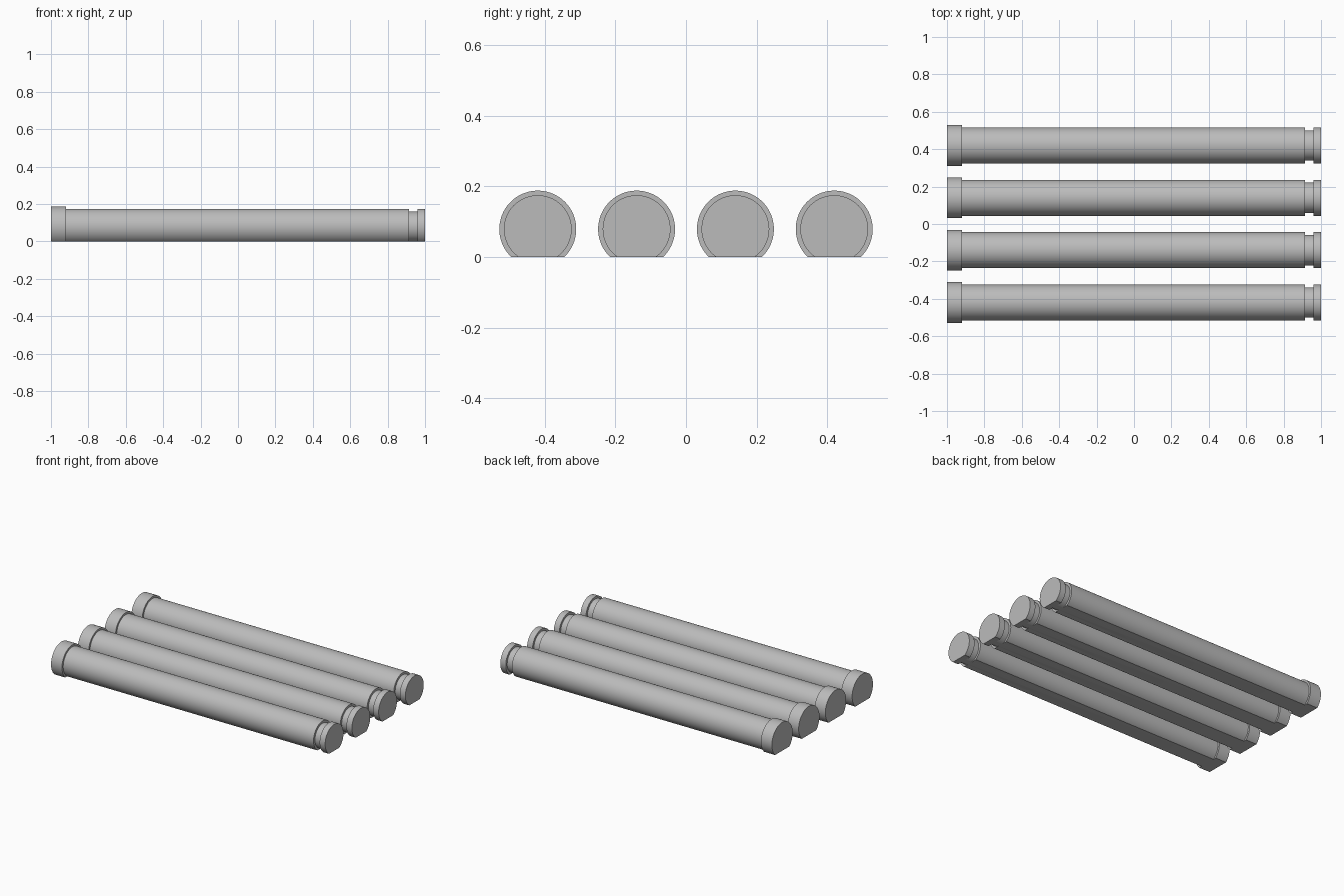
import bpy, bmesh, math
from mathutils import Vector, Matrix

cube = bpy.data.objects.get("Cube")
if cube:
    bpy.data.objects.remove(cube, do_unlink=True)

AXIS_Z = 0.079          # height of the pin axis above the flat underside
SPACING = 0.28
SEGMENTS = 96

# Plain grey metal
grey = bpy.data.materials.new("grey_metal")
grey.use_nodes = True
colour = (0.5, 0.5, 0.5, 1)
grey.diffuse_color = colour
grey.node_tree.nodes["Principled BSDF"].inputs["Base Color"].default_value = colour

# Half profile (x, radius): head, shaft, clip groove, end collar
HEAD, SHAFT, GROOVE = 0.109, 0.096, 0.081
profile = [(-1, 0), (-1, HEAD), (-0.92, HEAD), (-0.92, SHAFT),
           (0.915, SHAFT), (0.915, GROOVE), (0.96, GROOVE),
           (0.96, SHAFT), (1, SHAFT), (1, 0)]


def pin_mesh():
    bm = bmesh.new()
    # Lathe the profile about the x axis
    verts = [bm.verts.new((x, 0, r)) for x, r in profile]
    edges = [bm.edges.new(pair) for pair in zip(verts, verts[1:])]
    bmesh.ops.spin(bm, geom=verts + edges, axis=(1, 0, 0), cent=(0, 0, 0),
                   angle=math.tau, steps=SEGMENTS)
    bmesh.ops.remove_doubles(bm, verts=bm.verts, dist=1e-5)
    bmesh.ops.translate(bm, verts=bm.verts, vec=(0, 0, AXIS_Z))
    # Slice off the underside and close the flat
    bmesh.ops.bisect_plane(bm, geom=bm.verts[:] + bm.edges[:] + bm.faces[:],
                           plane_co=(0, 0, 0), plane_no=(0, 0, 1), clear_inner=True)
    rim = [e for e in bm.edges if e.is_boundary]
    bmesh.ops.edgeloop_fill(bm, edges=rim)
    bmesh.ops.recalc_face_normals(bm, faces=bm.faces)
    mesh = bpy.data.meshes.new("pin")
    bm.to_mesh(mesh)
    bm.free()
    mesh.materials.append(grey)
    return mesh


# Four identical pins lying side by side
mesh = pin_mesh()
pins = []
for i in range(4):
    pin = bpy.data.objects.new(f"grooved_pin_{i + 1}", mesh)
    pin.location.y = (i - 1.5) * SPACING
    bpy.context.collection.objects.link(pin)
    pins.append(pin)

# Smooth round walls, crisp shoulders and flat
bpy.ops.object.select_all(action='DESELECT')
pins[0].select_set(True)
bpy.context.view_layer.objects.active = pins[0]
bpy.ops.object.shade_smooth_by_angle(angle=math.radians(30))
